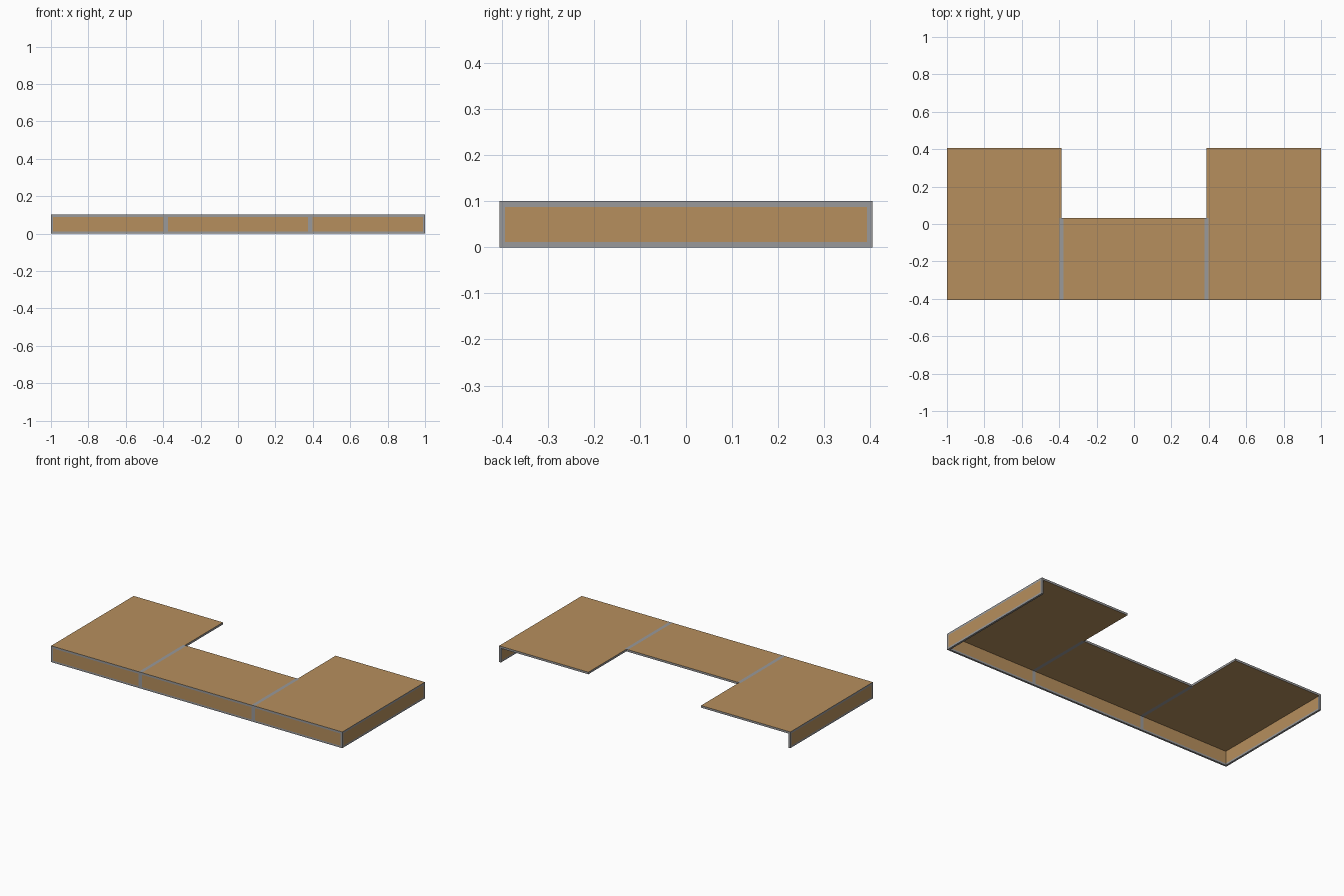
import bpy
import bmesh

if "Cube" in bpy.data.objects:
    bpy.data.objects.remove(bpy.data.objects["Cube"])


def material(name, rgb):
    m = bpy.data.materials.new(name)
    m.diffuse_color = (*rgb, 1.0)
    m.use_nodes = True
    m.node_tree.nodes["Principled BSDF"].inputs["Base Color"].default_value = m.diffuse_color
    return m


WOOD = material("wood_brown", (0.47, 0.275, 0.11))
GREY = material("trim_grey", (0.32, 0.32, 0.325))

X, Y = 1.0, 0.405        # half extents
TOP, SLAB = 0.101, 0.088  # top surface and underside of the deck
T = 0.012                # trim and skirt thickness
JOINT = 0.387            # x of the seam between sections
NOTCH = 0.032            # back edge of the middle section


def box(name, x0, x1, y0, y1, z0, z1, mat, edge_mat=None):
    """Box from its bounds; edge_mat colours the upright faces."""
    bm = bmesh.new()
    bmesh.ops.create_cube(bm, size=1.0)
    for v in bm.verts:
        v.co.x = x1 if v.co.x > 0 else x0
        v.co.y = y1 if v.co.y > 0 else y0
        v.co.z = z1 if v.co.z > 0 else z0
    me = bpy.data.meshes.new(name)
    me.materials.append(mat)
    if edge_mat:
        me.materials.append(edge_mat)
        bm.normal_update()
        for f in bm.faces:
            f.material_index = 1 if abs(f.normal.z) < 0.5 else 0
    bm.to_mesh(me)
    bm.free()
    ob = bpy.data.objects.new(name, me)
    bpy.context.collection.objects.link(ob)
    return ob


def pair(name, x0, x1, *rest):
    """The same box on the right and mirrored on the left."""
    box("right_" + name, x0, x1, *rest)
    box("left_" + name, -x1, -x0, *rest)


S = 0.011  # half width of the seam strips

# Deck boards with grey edges
box("middle_deck", -JOINT + S, JOINT - S, -Y, NOTCH, SLAB, TOP, WOOD, GREY)
pair("deck", JOINT + S, X, -Y, Y, SLAB, TOP, WOOD, GREY)
pair("deck_inner_edge", JOINT, JOINT + S, NOTCH, Y, SLAB, TOP, WOOD, GREY)
pair("deck_seam", JOINT - S, JOINT + S, -Y, NOTCH, SLAB, TOP, GREY)

# Front skirt: panels, posts and bottom rail
box("middle_front_panel", -JOINT + T, JOINT - T, -Y, -Y + T, T, SLAB, WOOD)
pair("front_panel", JOINT + T, X - T, -Y, -Y + T, T, SLAB, WOOD)
pair("front_seam_post", JOINT - T, JOINT + T, -Y, -Y + T, T, SLAB, GREY)
box("front_bottom_rail", -X, X, -Y, -Y + T, 0, T, GREY)

# Side skirts: panels, corner posts, back posts and bottom rails
pair("side_panel", X - T, X, -Y + T, Y - T, T, SLAB, WOOD)
pair("corner_post", X - T, X, -Y, -Y + T, T, SLAB, GREY)
pair("back_post", X - T, X, Y - T, Y, T, SLAB, GREY)
pair("side_bottom_rail", X - T, X, -Y + T, Y, 0, T, GREY)
